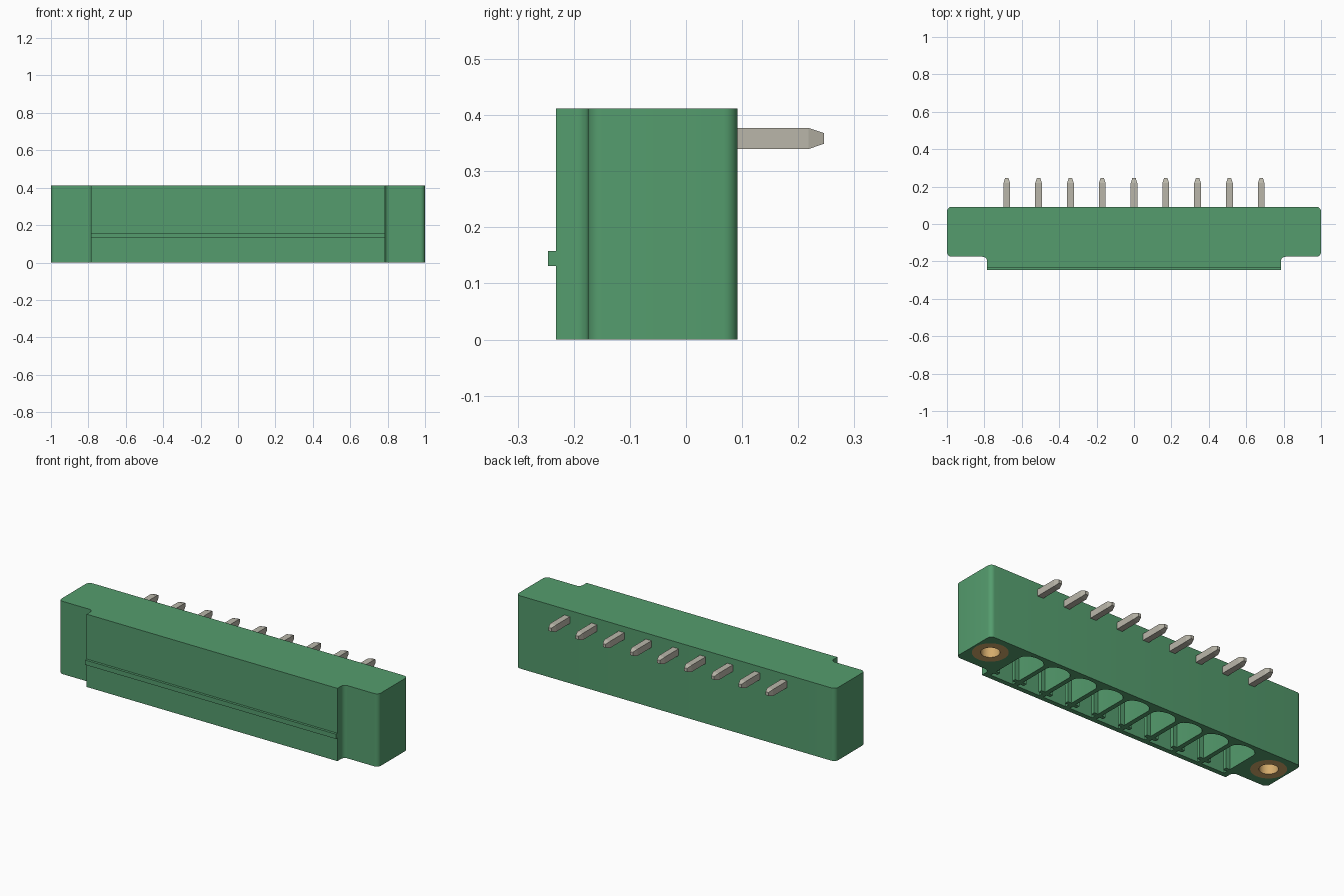
import bpy, bmesh, math
from mathutils import Vector

if "Cube" in bpy.data.objects:
    bpy.data.objects.remove(bpy.data.objects["Cube"], do_unlink=True)

PINS, PITCH, HEIGHT = 9, 0.17, 0.412
PIN_X = [(i - (PINS - 1) / 2) * PITCH for i in range(PINS)]
SCREW_X, SCREW_Y = 0.897, -0.035


def material(name, color):
    m = bpy.data.materials.new(name)
    m.use_nodes = True
    m.diffuse_color = (*color, 1)
    m.node_tree.nodes["Principled BSDF"].inputs["Base Color"].default_value = (*color, 1)
    return m


green = material("housing green", (0.09, 0.335, 0.155))
metal = material("pin metal", (0.49, 0.47, 0.40))
brass = material("insert brass", (0.66, 0.41, 0.15))


def make(name, bm, mat):
    bmesh.ops.recalc_face_normals(bm, faces=bm.faces)
    mesh = bpy.data.meshes.new(name)
    bm.to_mesh(mesh)
    bm.free()
    mesh.materials.append(mat)
    ob = bpy.data.objects.new(name, mesh)
    bpy.context.collection.objects.link(ob)
    return ob


def select(ob):
    bpy.ops.object.select_all(action="DESELECT")
    ob.select_set(True)
    bpy.context.view_layer.objects.active = ob


def prism(bm, outline, z0, z1):
    """Extrude a closed xy outline from z0 to z1."""
    face = bm.faces.new([bm.verts.new((x, y, z0)) for x, y in outline])
    new = bmesh.ops.extrude_face_region(bm, geom=[face])["geom"]
    tops = [v for v in new if isinstance(v, bmesh.types.BMVert)]
    bmesh.ops.translate(bm, verts=tops, vec=(0, 0, z1 - z0))


def arc(cx, cy, rx, ry, start, end, steps):
    angles = [math.radians(start + (end - start) * i / steps) for i in range(steps + 1)]
    return [(cx + rx * math.cos(a), cy + ry * math.sin(a)) for a in angles]


def mirrored(half):
    """Close an outline by mirroring its right half across x = 0."""
    return half + [(-x, y) for x, y in reversed(half) if x > 1e-6]


# Housing: wide block with rounded ends and a stepped front
R = 0.025
half = [(0.785, -0.232)]
half += arc(0.785 + R, -0.175 - R, R, R, 180, 90, 6)
half += arc(1 - R, -0.175 + R, R, R, -90, 0, 6)
half += arc(1 - R, 0.092 - R, R, R, 0, 90, 6)
bm = bmesh.new()
prism(bm, mirrored(half), 0, HEIGHT)
housing = make("housing", bm, green)

# Socket cells: scalloped at the back, keyed near the front
cell = [(0.072, -0.205), (0.072, -0.182), (0.048, -0.182), (0.048, -0.16), (0.072, -0.16)]
cell += arc(0, 0.02, 0.072, 0.048, 0, 90, 8)
cell[-1] = (0, cell[-1][1])
bm = bmesh.new()
for px in PIN_X:
    prism(bm, [(x + px, y) for x, y in mirrored(cell)], -0.05, 0.3)
# Round pockets for the threaded inserts
for side in (-1, 1):
    prism(bm, arc(side * SCREW_X, SCREW_Y, 0.091, 0.091, 0, 352.5, 47), -0.05, 0.3)
cutter = make("socket_cutter", bm, green)
cutter.hide_render = True

cut = housing.modifiers.new("sockets", "BOOLEAN")
cut.operation, cut.solver, cut.object = "DIFFERENCE", "EXACT", cutter
select(housing)
bpy.ops.object.modifier_apply(modifier=cut.name)
bpy.data.objects.remove(cutter, do_unlink=True)
bpy.ops.object.shade_smooth_by_angle(angle=math.radians(35))

# Latch ridge along the front
bm = bmesh.new()
prism(bm, [(-0.785, -0.246), (0.785, -0.246), (0.785, -0.23), (-0.785, -0.23)], 0.131, 0.158)
make("latch_ridge", bm, green)

# Threaded brass inserts
for side, label in ((1, "left"), (-1, "right")):
    bm = bmesh.new()
    profile = [(0, 0.28), (0.048, 0.28), (0.048, 0), (0.091, 0), (0.091, 0.3), (0, 0.3)]
    verts = [bm.verts.new((r, 0, z)) for r, z in profile]
    edges = [bm.edges.new(pair) for pair in zip(verts, verts[1:])]
    bmesh.ops.spin(bm, geom=verts + edges, cent=(0, 0, 0), axis=(0, 0, 1),
                   angle=math.tau, steps=48, use_merge=True)
    bmesh.ops.remove_doubles(bm, verts=bm.verts, dist=1e-5)
    insert = make(label + "_threaded_insert", bm, brass)
    insert.location = (side * SCREW_X, SCREW_Y, 0)
    select(insert)
    bpy.ops.object.shade_smooth_by_angle(angle=math.radians(35))


def tapered_bar(bm, start, end, w, h, taper):
    """Rectangular bar whose far end narrows to a blunt tip."""
    start, end = Vector(start), Vector(end)
    along = (end - start).normalized()
    side = Vector((1, 0, 0))
    up = along.cross(side)
    rings = []
    for center, k in ((start, 1), (end - along * taper, 1), (end, 0.5)):
        rings.append([bm.verts.new(center + side * sx * w * k / 2 + up * sy * h * k / 2)
                      for sx, sy in ((-1, -1), (1, -1), (1, 1), (-1, 1))])
    bm.faces.new(rings[0])
    bm.faces.new(rings[-1])
    for a, b in zip(rings, rings[1:]):
        for i in range(4):
            j = (i + 1) % 4
            bm.faces.new((a[i], a[j], b[j], b[i]))


# Angled pins: solder tail out of the back, contact down into the socket
for i, px in enumerate(PIN_X):
    bm = bmesh.new()
    tapered_bar(bm, (px, -0.05, 0.3585), (px, 0.246, 0.3585), 0.036, 0.038, 0.028)
    tapered_bar(bm, (px, -0.05, 0.36), (px, -0.05, 0.09), 0.036, 0.036, 0.028)
    make(f"pin_{i + 1}", bm, metal)
